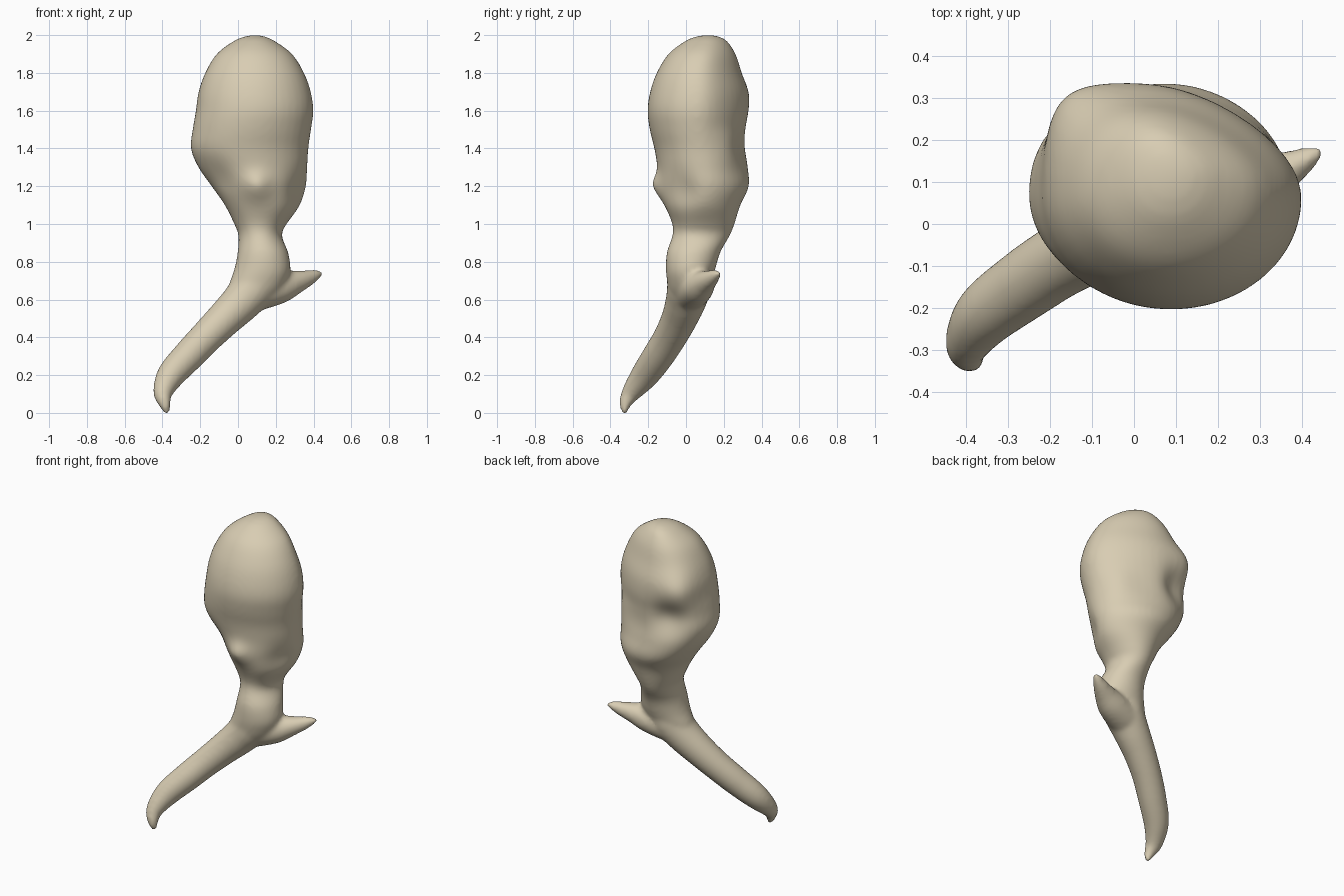
import bpy
import bmesh
from math import cos, sin, pi, exp
from mathutils import Vector

cube = bpy.data.objects.get("Cube")
if cube:
    bpy.data.objects.remove(cube, do_unlink=True)

SIDES = 40
STEPS = 5


def smooth_rows(rows):
    """Catmull-Rom interpolation through rows of numbers."""
    result = []
    last = len(rows) - 1
    for i in range(last):
        a, b, c, d = (rows[max(0, min(last, i + k))] for k in (-1, 0, 1, 2))
        for step in range(STEPS):
            t = step / STEPS
            result.append([
                q + 0.5 * t * (r - p + t * (2 * p - 5 * q + 4 * r - s
                                            + t * (3 * (q - r) + s - p)))
                for p, q, r, s in zip(a, b, c, d)])
    result.append(list(rows[-1]))
    return result


def loft(bm, rings):
    """Closed skin over a list of rings of points."""
    loops = [[bm.verts.new(p) for p in ring] for ring in rings]
    for low, high in zip(loops, loops[1:]):
        for i in range(SIDES):
            j = (i + 1) % SIDES
            bm.faces.new((low[i], low[j], high[j], high[i]))
    bm.faces.new(loops[0][::-1])
    bm.faces.new(loops[-1])


def body(bm, rows):
    """Horizontal oval sections: height, x range, y range; back slants in."""
    rings = []
    for z, left, right, front, back in smooth_rows(rows):
        slant = 0.26 * max(0, min(1, (z - 1) * 2))
        ring = []
        for i in range(SIDES):
            t = 2 * pi * i / SIDES
            depth = sin(t) * (1 - slant * cos(t) if sin(t) > 0 else 1)
            ring.append(Vector(((left + right) / 2 + (right - left) / 2 * cos(t),
                                (front + back) / 2 + (back - front) / 2 * depth,
                                z)))
        rings.append(ring)
    loft(bm, rings)


def horn(bm, rows):
    """Round tapering tube: x, y, z, radius."""
    path = smooth_rows(rows)
    centres = [Vector(p[:3]) for p in path]
    rings = []
    for i, centre in enumerate(centres):
        ahead = centres[min(i + 1, len(centres) - 1)]
        along = (ahead - centres[max(i - 1, 0)]).normalized()
        side = along.cross(Vector((1, -1, 0))).normalized()
        up = along.cross(side)
        rings.append([centre + path[i][3] * (side * cos(t) + up * sin(t))
                      for t in (2 * pi * k / SIDES for k in range(SIDES))])
    loft(bm, rings)


bm = bmesh.new()

# Rounded head running down into the neck
body(bm, [
    (0.52, -0.02, 0.07, -0.04, 0.04),
    (0.57, -0.04, 0.13, -0.07, 0.07),
    (0.63, -0.06, 0.21, -0.09, 0.1),
    (0.69, -0.045, 0.255, -0.1, 0.13),
    (0.76, -0.02, 0.278, -0.107, 0.155),
    (0.85, -0.002, 0.266, -0.102, 0.182),
    (0.94, 0.002, 0.232, -0.072, 0.233),
    (1.0, -0.02, 0.258, -0.073, 0.257),
    (1.1, -0.07, 0.33, -0.11, 0.288),
    (1.2, -0.14, 0.362, -0.135, 0.332),
    (1.3, -0.21, 0.367, -0.15, 0.325),
    (1.4, -0.25, 0.372, -0.168, 0.315),
    (1.5, -0.24, 0.387, -0.192, 0.318),
    (1.6, -0.222, 0.399, -0.204, 0.325),
    (1.7, -0.207, 0.386, -0.19, 0.318),
    (1.8, -0.173, 0.35, -0.155, 0.287),
    (1.9, -0.113, 0.287, -0.093, 0.257),
    (1.97, -0.02, 0.193, -0.002, 0.213),
    (1.995, 0.045, 0.135, 0.065, 0.165),
    (2.0, 0.08, 0.1, 0.11, 0.13),
])

# Long curved handle with a hooked tip
horn(bm, [
    (0.13, 0.03, 0.82, 0.1),
    (0.1, 0.02, 0.69, 0.118),
    (0.025, 0, 0.595, 0.108),
    (-0.07, -0.035, 0.5, 0.096),
    (-0.17, -0.085, 0.4, 0.088),
    (-0.265, -0.148, 0.3, 0.084),
    (-0.355, -0.218, 0.2, 0.075),
    (-0.397, -0.288, 0.11, 0.053),
    (-0.389, -0.321, 0.05, 0.034),
    (-0.374, -0.325, -0.007, 0.014),
])

# Short pointed spur at the side
horn(bm, [
    (0.12, 0.03, 0.645, 0.1),
    (0.23, 0.065, 0.668, 0.086),
    (0.31, 0.1, 0.693, 0.062),
    (0.375, 0.135, 0.715, 0.043),
    (0.42, 0.16, 0.732, 0.027),
    (0.447, 0.18, 0.741, 0.01),
])

bmesh.ops.recalc_face_normals(bm, faces=bm.faces)
mesh = bpy.data.meshes.new("bone")
bm.to_mesh(mesh)
bm.free()
bone = bpy.data.objects.new("bone", mesh)
bpy.context.collection.objects.link(bone)
bpy.context.view_layer.objects.active = bone
bone.select_set(True)

# Fuse the parts into one skin and soften the joints
remesh = bone.modifiers.new("fuse", "REMESH")
remesh.mode = "VOXEL"
remesh.voxel_size = 0.012
soften = bone.modifiers.new("soften", "SMOOTH")
soften.factor = 0.5
soften.iterations = 14
for name in ("fuse", "soften"):
    bpy.ops.object.modifier_apply(modifier=name)

# Sculpted hollows and bumps: centre, radius, push
dabs = [
    ((-0.19, 0.3, 1.67), 0.14, (-0.03, 0.045, 0)),     # upper back corner
    ((-0.09, 0.31, 1.48), 0.11, (0.025, -0.045, 0)),   # groove of the back joint
    ((0.31, 0.24, 1.41), 0.11, (0.012, 0.012, 0)),     # straight back edge
    ((0.1, -0.14, 1.19), 0.075, (0, -0.042, 0.01)),    # small front lip
    ((-0.12, -0.1, 1.24), 0.1, (0.01, 0.02, 0)),       # hollow beside the lip
    ((0.32, -0.02, 1.17), 0.1, (-0.015, 0.025, 0)),    # flattened lower corner
]
for centre, radius, push in dabs:
    centre, push = Vector(centre), Vector(push)
    for v in bone.data.vertices:
        v.co += push * exp(-((v.co - centre).length / radius) ** 2)

# Single beige colour
beige = bpy.data.materials.new("bone beige")
beige.use_nodes = True
colour = (0.69, 0.61, 0.45, 1)
beige.diffuse_color = colour
shader = next(n for n in beige.node_tree.nodes if n.type == "BSDF_PRINCIPLED")
shader.inputs["Base Color"].default_value = colour
bone.data.materials.clear()
bone.data.materials.append(beige)
bone.data.shade_smooth()
